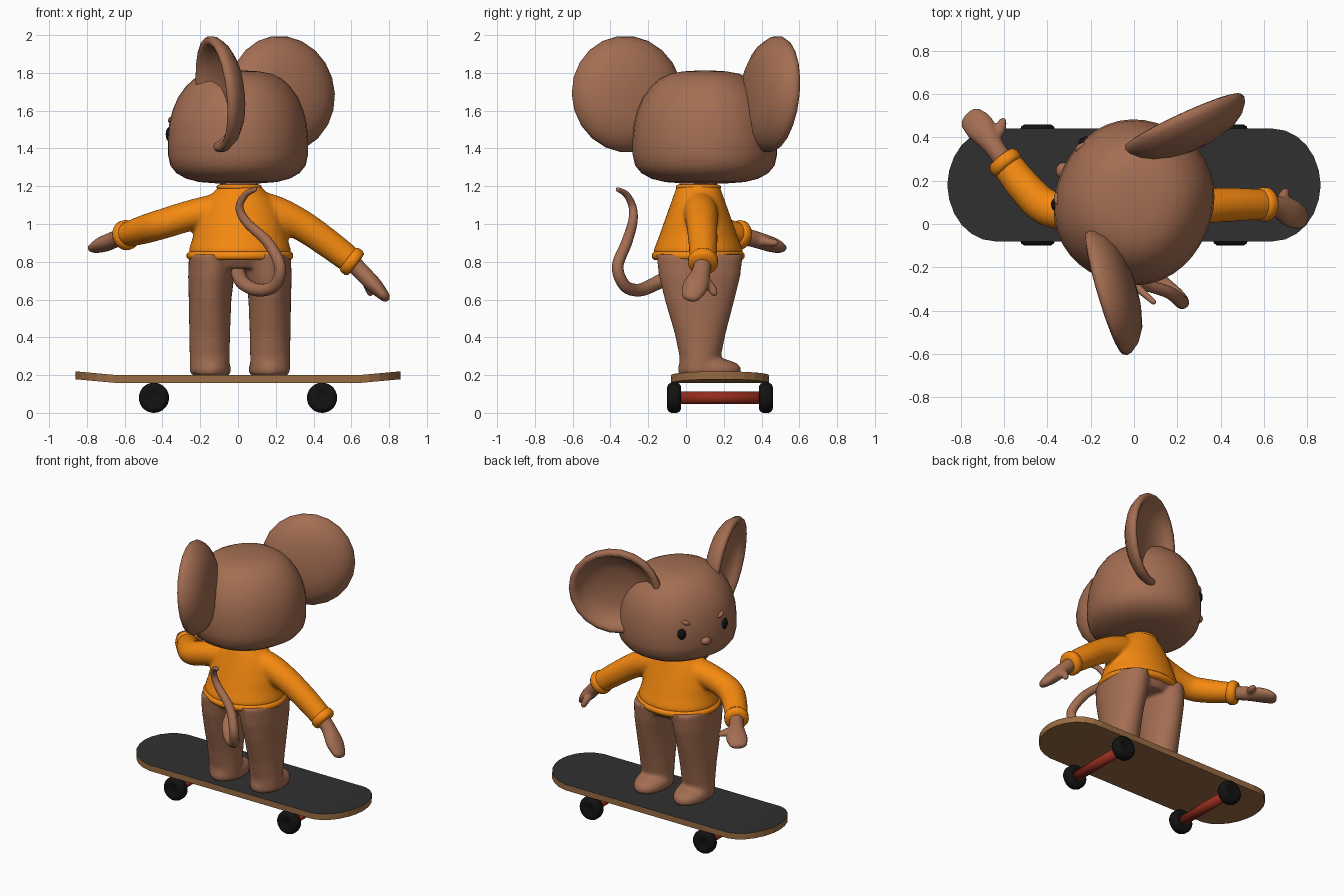
import bpy, bmesh, math
from mathutils import Vector, Matrix


def material(name, rgb):
    m = bpy.data.materials.new(name)
    m.diffuse_color = (*rgb, 1)
    return m


FUR = material("fur", (0.37, 0.155, 0.085))
CLOTH = material("orange_cloth", (0.91, 0.25, 0.005))
BLACK = material("black", (0.006, 0.006, 0.006))
GRIP = material("grip", (0.03, 0.03, 0.03))
WOOD = material("wood", (0.32, 0.15, 0.055))
RED = material("red_metal", (0.3, 0.025, 0.012))


def stack(rings, matrix=Matrix(), n=32, power=2.0):
    """Rings of (cx, cy, z, rx, ry) along local z; power above 2 squares them."""
    out = []
    for cx, cy, z, rx, ry in rings:
        loop = []
        for i in range(n):
            t = 2 * math.pi * i / n
            c, s = math.cos(t), math.sin(t)
            k = (abs(c) ** power + abs(s) ** power) ** (-1 / power)
            loop.append(matrix @ Vector((cx + rx * c * k, cy + ry * s * k, z)))
        out.append(loop)
    return out


def tube(pts, side=(0, 0, 1), n=20, steps=6):
    """Round-ended smooth tube through (x, y, z, r along side, r across)."""
    p = [Vector(q) for q in pts]
    p = [2 * p[0] - p[1]] + p + [2 * p[-1] - p[-2]]
    path = []
    for i in range(1, len(p) - 2):
        for k in range(steps):
            t = k / steps
            a, b, c, d = p[i - 1:i + 3]
            path.append(0.5 * (2 * b + (c - a) * t + (2 * a - 5 * b + 4 * c - d) * t * t
                               + (3 * b - a - 3 * c + d) * t ** 3))
    path.append(p[-2])
    pos = [Vector(q[:3]) for q in path]
    rings = []

    def ring(c, tangent, ru, rv):
        u = Vector(side) - tangent * tangent.dot(Vector(side))
        u.normalize()
        v = tangent.cross(u)
        return [c + u * ru * math.cos(2 * math.pi * i / n) + v * rv * math.sin(2 * math.pi * i / n)
                for i in range(n)]

    for i, q in enumerate(path):
        tan = (pos[min(i + 1, len(pos) - 1)] - pos[max(i - 1, 0)]).normalized()
        ends = [(0, 1)]
        if i == 0:
            ends = [(-0.9, 0.35), (-0.6, 0.75)] + ends
        if i == len(path) - 1:
            ends = ends + [(0.6, 0.75), (0.9, 0.35)]
        r = min(q[3], q[4])
        rings += [ring(pos[i] + tan * r * o, tan, q[3] * s, q[4] * s) for o, s in ends]
    return rings


def build(name, mat, lofts, voxel=0, smooth=True):
    """Skin each list of rings; optionally fuse the pieces into one soft surface."""
    bm = bmesh.new()
    for rings in lofts:
        rows = [[bm.verts.new(v) for v in r] for r in rings]
        n = len(rows[0])
        for a, b in zip(rows, rows[1:]):
            for i in range(n):
                bm.faces.new((a[i], a[(i + 1) % n], b[(i + 1) % n], b[i]))
        bm.faces.new(rows[0][::-1])
        bm.faces.new(rows[-1])
    bmesh.ops.recalc_face_normals(bm, faces=bm.faces[:])
    for f in bm.faces:
        f.smooth = smooth
    me = bpy.data.meshes.new(name)
    bm.to_mesh(me)
    bm.free()
    ob = bpy.data.objects.new(name, me)
    bpy.context.collection.objects.link(ob)
    me.materials.append(mat)
    if voxel:
        m = ob.modifiers.new("fuse", 'REMESH')
        m.mode, m.voxel_size, m.use_smooth_shade = 'VOXEL', voxel, True
        s = ob.modifiers.new("soften", 'SMOOTH')
        s.iterations = 6
    return ob


def ball(center, size, x_axis, z_axis=Vector((0, 0, 1))):
    """Ellipsoid as rings; size along x_axis, y, z_axis."""
    y = z_axis.cross(x_axis)
    m = Matrix((x_axis, y, z_axis)).transposed().to_4x4()
    m.translation = center
    ang = [math.pi * (k + 0.15) / 10.3 for k in range(11)]
    return stack([(0, 0, -size[2] * math.cos(t), size[0] * math.sin(t), size[1] * math.sin(t))
                  for t in ang], m, 16)


# Deck: rounded ends tipped up, grip on top
xs = [0.64 + 0.22 * math.sin(math.radians(a)) for a in (0, 15, 30, 45, 60, 75, 86)]
deck = []
for x in [-v for v in reversed(xs)] + xs:
    e = max(0, (abs(x) - 0.64) / 0.22)
    w, z = 0.26 * math.sqrt(max(0, 1 - e * e)), 0.2 + 0.02 * e
    deck.append([Vector((x, 0.18 + y, h)) for y, h in
                 ((-w, z - 0.042), (w, z - 0.042), (w, z), (-w, z))])
board = build("deck", WOOD, [deck], smooth=False)
board.data.materials.append(GRIP)
for f in board.data.polygons:
    if f.normal.z > 0.8:
        f.material_index = 1

# Wheels and axles
for x, side in ((-0.445, "left"), (0.445, "right")):
    rot = Matrix.Translation((x, 0.18, 0.08)) @ Matrix.Rotation(math.pi / 2, 4, 'X')
    build("axle_" + side, RED, [stack([(0, 0, -0.22, 0.034, 0.034), (0, 0, 0.22, 0.034, 0.034)], rot, 16)])
    for y in (-0.243, 0.243):
        build("wheel_" + side, BLACK, [stack(
            [(0, 0, y + h, r, r) for h, r in ((-0.03, 0.03), (-0.037, 0.045), (-0.036, 0.062), (-0.027, 0.075),
                                              (-0.014, 0.08), (0.014, 0.08), (0.027, 0.075), (0.036, 0.062),
                                              (0.037, 0.045), (0.03, 0.03))], rot, 28)])

# Legs, feet and hips
parts = [stack([(0.01, 0.07, 0.765, 0.2, 0.18), (0.01, 0.07, 0.82, 0.25, 0.215), (0.01, 0.07, 0.9, 0.24, 0.19)])]
for s in (-1, 1):
    parts.append(stack([(0.01 + s * c, y, z, rx, ry) for c, y, z, rx, ry in (
        (0.16, 0.075, 0.21, 0.106, 0.11), (0.16, 0.075, 0.3, 0.106, 0.11), (0.16, 0.075, 0.42, 0.108, 0.135),
        (0.158, 0.072, 0.6, 0.113, 0.185), (0.152, 0.072, 0.72, 0.122, 0.215), (0.145, 0.072, 0.84, 0.125, 0.23))]))
    parts.append(stack([(0.01 + s * 0.155, y, z, rx, ry) for y, z, rx, ry in (
        (0.125, 0.197, 0.095, 0.155), (0.125, 0.215, 0.108, 0.168), (0.123, 0.245, 0.108, 0.166),
        (0.115, 0.265, 0.1, 0.15), (0.1, 0.285, 0.08, 0.11))]))
build("legs", FUR, parts, 0.012)

# Sweater body with both sleeves, then rolled hem, collar and cuffs
left = [(-0.08, 0.065, 1.08, 0.09, 0.1), (-0.25, 0.055, 1.045, 0.082, 0.088), (-0.4, 0.075, 1.0, 0.08, 0.085),
        (-0.5, 0.165, 0.97, 0.076, 0.08), (-0.58, 0.265, 0.945, 0.066, 0.074)]
right = [(0.1, 0.07, 1.08, 0.09, 0.1), (0.22, 0.08, 1.05, 0.09, 0.09), (0.35, 0.085, 0.985, 0.082, 0.082),
         (0.48, 0.09, 0.895, 0.077, 0.077), (0.585, 0.09, 0.815, 0.072, 0.072)]
torso = stack([(0.01, 0.065, z, rx, ry) for z, rx, ry in (
    (0.82, 0.26, 0.225), (0.86, 0.272, 0.237), (0.93, 0.25, 0.21), (1.0, 0.235, 0.185), (1.07, 0.21, 0.16),
    (1.12, 0.185, 0.142), (1.16, 0.15, 0.128), (1.19, 0.118, 0.117), (1.205, 0.112, 0.113))])
build("sweater", CLOTH, [torso, tube(left), tube(right, (0, 1, 0))], 0.012)
roll = ((-0.02, -0.06), (-0.018, -0.012), (-0.008, 0), (0.008, 0), (0.018, -0.012), (0.02, -0.06))
build("hem", CLOTH, [stack([(0.01, 0.065, 0.832 + 1.2 * h, 0.282 + d, 0.246 + d) for h, d in roll], n=48)])
build("collar", CLOTH, [stack([(0.006, 0.065, 1.196 + 0.7 * h, 0.119 + d, 0.119 + d) for h, d in roll])])
for name, pts in (("left_cuff", left), ("right_cuff", right)):
    a, b = Vector(pts[-2][:3]), Vector(pts[-1][:3])
    d = (b - a).normalized()
    m = Matrix.Translation(b + d * 0.022) @ d.to_track_quat('Z', 'Y').to_matrix().to_4x4()
    build(name, CLOTH, [stack([(0, 0, 1.6 * h, 0.079 + 0.8 * e, 0.079 + 0.8 * e) for h, e in roll], m)])

# Hands: flattened mitten with thumb
build("left_hand", FUR, [
    tube([(-0.57, 0.25, 0.95, 0.048, 0.048), (-0.645, 0.355, 0.922, 0.045, 0.048),
          (-0.71, 0.445, 0.893, 0.04, 0.07), (-0.755, 0.49, 0.872, 0.028, 0.06)]),
    tube([(-0.66, 0.38, 0.91, 0.025, 0.025), (-0.62, 0.43, 0.905, 0.024, 0.026),
          (-0.605, 0.475, 0.9, 0.019, 0.02)])], 0.009)
build("right_hand", FUR, [
    tube([(0.57, 0.09, 0.83, 0.048, 0.048), (0.655, 0.08, 0.745, 0.05, 0.045),
          (0.725, 0.05, 0.672, 0.068, 0.042), (0.778, 0.025, 0.615, 0.052, 0.028)], (0, 1, 0)),
    tube([(0.67, 0.08, 0.72, 0.026, 0.026), (0.69, 0.128, 0.67, 0.026, 0.025),
          (0.7, 0.15, 0.635, 0.02, 0.02)], (0, 1, 0))], 0.009)

# Curling tail
build("tail", FUR, [tube([(x, y, z, r, r) for x, y, z, r in (
    (0.0, -0.06, 0.74, 0.04), (0.03, -0.16, 0.685, 0.037), (0.11, -0.25, 0.65, 0.034), (0.195, -0.325, 0.675, 0.032),
    (0.222, -0.362, 0.775, 0.031), (0.16, -0.315, 0.9, 0.029), (0.045, -0.282, 1.01, 0.025),
    (0.008, -0.283, 1.09, 0.021), (0.04, -0.315, 1.155, 0.017), (0.09, -0.36, 1.183, 0.012))], (1, -0.3, 0.1), 16)])

# Head, turned toward the left front corner of its body
F, L, UP = Vector((-0.911, 0.412, 0)), Vector((-0.412, -0.911, 0)), Vector((0, 0, 1))
head = Matrix((F, L, UP)).transposed().to_4x4()
head.translation = (0, 0.1, 0)
build("head", FUR, [stack([(0, 0, z, 0.362 * k, 0.38 * k) for z, k in (
    (1.215, 0.3), (1.222, 0.55), (1.24, 0.74), (1.27, 0.88), (1.31, 0.965), (1.37, 1.0), (1.45, 1.0), (1.53, 0.98),
    (1.6, 0.935), (1.67, 0.855), (1.73, 0.74), (1.77, 0.62), (1.795, 0.48), (1.808, 0.3), (1.812, 0.12))],
    head, 40, 2.15)])
build("neck", FUR, [stack([(0.006, 0.065, 1.15, 0.1, 0.1), (0.006, 0.065, 1.25, 0.1, 0.1)])])
build("nose", FUR, [ball(head @ Vector((0.362, 0, 1.405)), (0.03, 0.036, 0.027), F)])

# Eyes, brows and cupped ears on both sides
for s, name in ((1, "left"), (-1, "right")):
    out = (F * 0.88 + L * s * 0.47).normalized()
    build(name + "_eye", BLACK, [ball(head @ Vector((0.326, s * 0.16, 1.475)), (0.02, 0.029, 0.039), out)])
    slope = (out.cross(UP) * -s * 0.0 + L * s * 0.88 - F * 0.42 + UP * 0.42).normalized()
    slope = (slope - out * slope.dot(out)).normalized()
    build(name + "_brow", FUR, [ball(head @ Vector((0.331, s * 0.13, 1.55)), (0.015, 0.014, 0.03), out, slope)])
    n = (F * 0.75 + L * s * 0.65 - UP * 0.1).normalized()
    a = (L * s * 0.75 - F * 0.65).normalized()
    m = Matrix((a, n.cross(a), n)).transposed().to_4x4()
    m.translation = head @ Vector((-0.085, s * 0.405, 1.69))
    build(name + "_ear", FUR, [stack([(0, 0, h, r, r * 1.02) for r, h in (
        (0.03, -0.095), (0.13, -0.088), (0.21, -0.068), (0.265, -0.035), (0.298, 0.005), (0.305, 0.03),
        (0.297, 0.048), (0.28, 0.053), (0.262, 0.045), (0.245, 0.02), (0.21, -0.015), (0.13, -0.04),
        (0.03, -0.048))], m, 22)])
